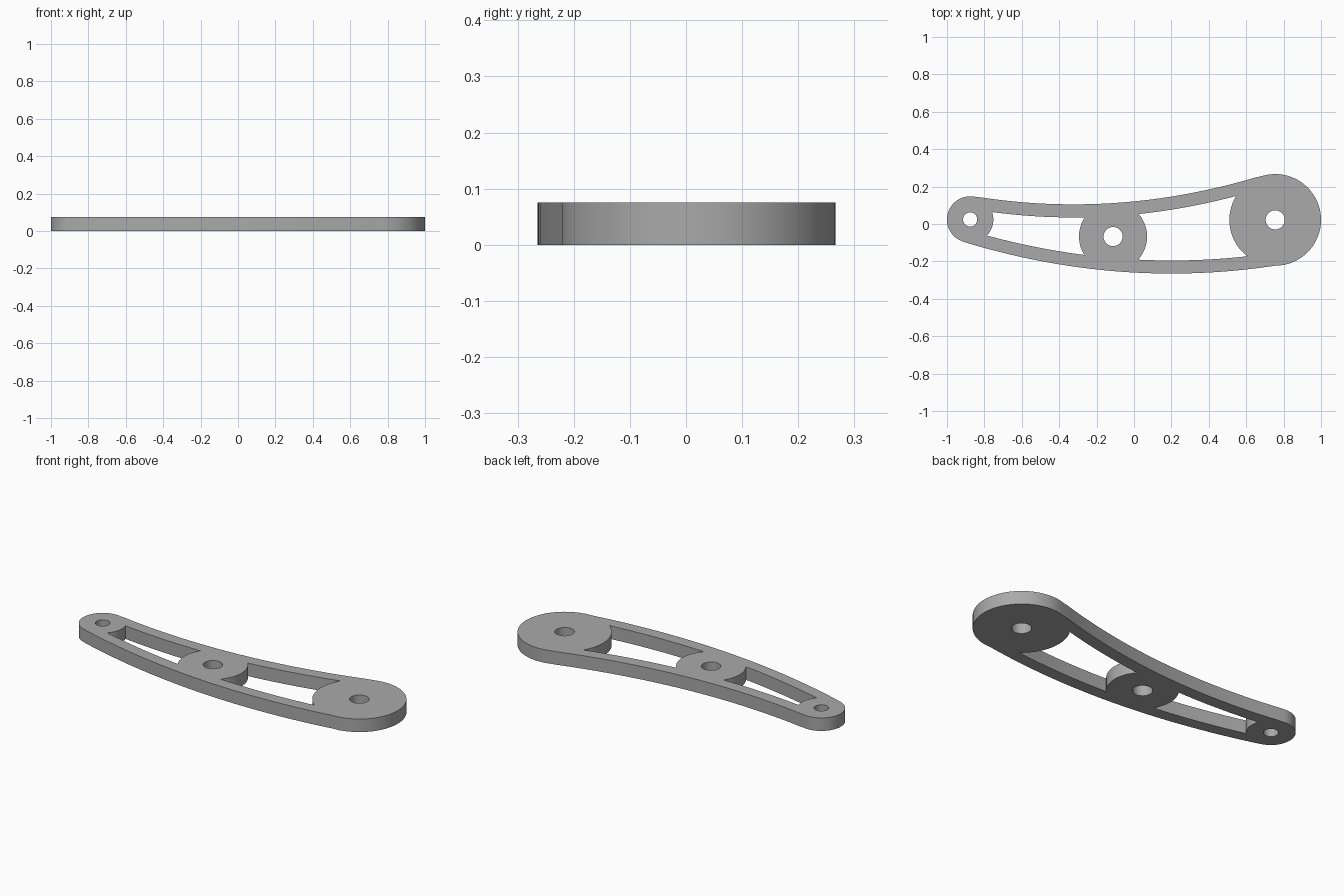
import bpy, bmesh
from math import sin, cos, atan2, pi, tau, radians

if "Cube" in bpy.data.objects:
    bpy.data.objects.remove(bpy.data.objects["Cube"], do_unlink=True)

THICK, RAIL, STEPS = 0.075, 0.07, 40

# Bosses: centre x, centre y, radius, bore radius
small_boss = (-0.876, 0.024, 0.124, 0.038)
middle_boss = (-0.112, -0.067, 0.182, 0.051)
large_boss = (0.755, 0.022, 0.245, 0.051)


# Gently bowed outer edges of the two rails
def top(x):
    return 0.105 + 0.152 * (x + 0.323) ** 2


def bottom(x):
    return -0.265 + 0.137 * (x - 0.2) ** 2


def inner_top(x):
    return top(x) - RAIL


def inner_bottom(x):
    return bottom(x) + RAIL


def on_boss(boss, a):
    return (boss[0] + boss[2] * cos(a), boss[1] + boss[2] * sin(a))


def arc(boss, a, b, n=STEPS):
    return [on_boss(boss, a + (b - a) * i / n) for i in range(n + 1)]


def along(edge, x0, x1):
    xs = [x0 + (x1 - x0) * i / STEPS for i in range(1, STEPS)]
    return [(x, edge(x)) for x in xs]


def corner(boss, edge, a, b):
    """Angle between a and b where the boss rim meets a rail edge."""
    def gap(t):
        x, y = on_boss(boss, t)
        return y - edge(x)
    for _ in range(40):
        m = (a + b) / 2
        if gap(a) * gap(m) > 0:
            a = m
        else:
            b = m
    return a


def window(left, right):
    """Opening bounded by two boss rims and the two rails."""
    lb = corner(left, inner_bottom, 0, -pi / 2)
    lt = corner(left, inner_top, 0, pi / 2)
    rt = corner(right, inner_top, pi, pi / 2)
    rb = corner(right, inner_bottom, pi, pi * 1.5)
    side_l, side_r = arc(left, lb, lt), arc(right, rt, rb)
    return (side_l + along(inner_top, side_l[-1][0], side_r[0][0])
            + side_r + along(inner_bottom, side_r[-1][0], side_l[0][0]))


# Outer outline: two rounded ends joined by the bowed edges
end_l = arc(small_boss, radians(253), radians(81))
end_r = arc(large_boss, radians(107), radians(-81))
outline = (end_l + along(top, end_l[-1][0], end_r[0][0])
           + end_r + along(bottom, end_r[-1][0], end_l[0][0]))

loops = [outline, window(small_boss, middle_boss), window(middle_boss, large_boss)]
for x, y, _, bore in (small_boss, middle_boss, large_boss):
    loops.append(arc((x, y, bore), 0, tau * 47 / 48, 47))

# Filled flat profile, extruded to the plate thickness
curve = bpy.data.curves.new("link_profile", "CURVE")
curve.dimensions = "2D"
curve.fill_mode = "BOTH"
curve.extrude = THICK / 2
for pts in loops:
    spline = curve.splines.new("POLY")
    spline.points.add(len(pts) - 1)
    for p, (x, y) in zip(spline.points, pts):
        p.co = (x, y, 0, 1)
    spline.use_cyclic_u = True
helper = bpy.data.objects.new("link_profile", curve)
bpy.context.collection.objects.link(helper)
deps = bpy.context.evaluated_depsgraph_get()
mesh = bpy.data.meshes.new_from_object(helper.evaluated_get(deps))
bpy.data.objects.remove(helper, do_unlink=True)

# Weld the caps to the walls and stand the plate on the ground
bm = bmesh.new()
bm.from_mesh(mesh)
bmesh.ops.remove_doubles(bm, verts=bm.verts, dist=0.0002)
bmesh.ops.recalc_face_normals(bm, faces=bm.faces)
bmesh.ops.translate(bm, verts=bm.verts, vec=(0, 0, THICK / 2))
bm.to_mesh(mesh)
bm.free()

# Plain grey metal
grey = bpy.data.materials.new("grey_metal")
grey.use_nodes = True
colour = (0.4, 0.4, 0.4, 1)
grey.diffuse_color = colour
grey.node_tree.nodes["Principled BSDF"].inputs["Base Color"].default_value = colour
mesh.materials.clear()
mesh.materials.append(grey)

link = bpy.data.objects.new("curved_link_arm", mesh)
bpy.context.collection.objects.link(link)
bpy.ops.object.select_all(action="DESELECT")
link.select_set(True)
bpy.context.view_layer.objects.active = link
bpy.ops.object.shade_smooth_by_angle(angle=radians(30))
